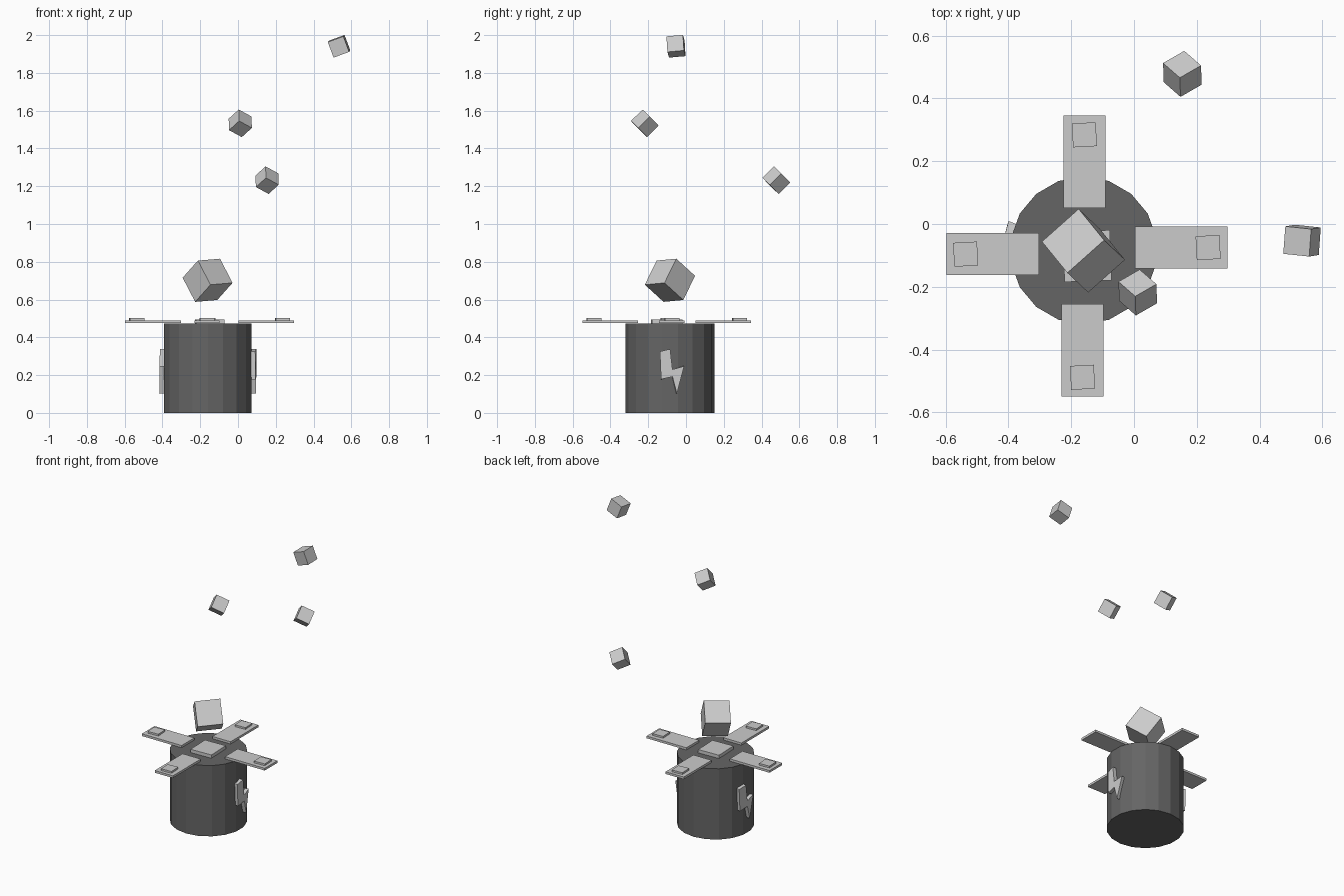
import bpy, bmesh, math
from mathutils import Vector, Matrix

if "Cube" in bpy.data.objects:
    bpy.data.objects.remove(bpy.data.objects["Cube"])

CX, CY = -0.16, -0.084   # axis of the canister


def finish(bm, name):
    bmesh.ops.recalc_face_normals(bm, faces=bm.faces)
    me = bpy.data.meshes.new(name)
    bm.to_mesh(me)
    bm.free()
    ob = bpy.data.objects.new(name, me)
    bpy.context.collection.objects.link(ob)
    return ob


def block(name, center, axes):
    """Box with three full edge vectors."""
    bm = bmesh.new()
    m = Matrix(axes).transposed().to_4x4()
    m.translation = Vector(center)
    bmesh.ops.create_cube(bm, size=1, matrix=m)
    return finish(bm, name)


def slab(name, x, y, z0, z1, sx, sy, deg=0):
    r = Matrix.Rotation(math.radians(deg), 3, 'Z')
    return block(name, (x, y, (z0 + z1) / 2),
                 [r @ Vector((sx, 0, 0)), r @ Vector((0, sy, 0)), (0, 0, z1 - z0)])


def tumbled_cube(name, center, size, e1, e2):
    """Cube turned so two of its edges follow e1 and e2."""
    a = Vector(e1).normalized()
    c = a.cross(Vector(e2)).normalized()
    b = c.cross(a)
    return block(name, center, [a * size, b * size, c * size])


# dark canister body
bm = bmesh.new()
bmesh.ops.create_cone(bm, cap_ends=True, segments=18, radius1=0.235, radius2=0.235, depth=0.473,
                      matrix=Matrix.Translation((CX, CY, 0.2365)))
canister = finish(bm, "canister")
dark = bpy.data.materials.new("dark_grey")
dark.diffuse_color = (0.13, 0.13, 0.13, 1)
dark.use_nodes = True
dark.node_tree.nodes["Principled BSDF"].inputs["Base Color"].default_value = dark.diffuse_color
canister.data.materials.append(dark)

# four open lid flaps, each with a small raised pad
for name, x, y, dx, dy in (("left", -0.45, -0.096, 1, 0), ("right", 0.15, -0.075, 1, 0),
                           ("back", -0.158, 0.198, 0, 1), ("front", -0.164, -0.402, 0, 1)):
    slab("flap_" + name, x, y, 0.475, 0.49, 0.294 if dx else 0.134, 0.294 if dy else 0.134)
    ux, uy = (math.copysign(0.086, x - CX) * dx, math.copysign(0.086, y - CY) * dy)
    slab("pad_" + name, x + ux, y + uy, 0.49, 0.502, 0.076, 0.076, 3)

# raised plate in the middle of the lid
slab("center_plate", -0.149, -0.102, 0.468, 0.495, 0.15, 0.16, 2)

# lightning-shaped badges wrapped around both sides
bolt = [(-0.053, 0.325), (0.0, 0.338), (0.012, 0.23), (0.073, 0.247),
        (0.035, 0.103), (0.012, 0.192), (-0.047, 0.178)]
for side, shift, name in ((1, 0.0, "right"), (-1, -0.04, "left")):
    bm = bmesh.new()
    rings = []
    for r in (0.222, 0.257):
        rings.append([])
        for u, z in bolt:
            a = (u + shift) / 0.25
            rings[-1].append(bm.verts.new((CX + side * r * math.cos(a), CY + side * r * math.sin(a), z)))
    for ring in rings:
        bm.faces.new(ring)
    n = len(bolt)
    for i in range(n):
        j = (i + 1) % n
        bm.faces.new((rings[0][i], rings[0][j], rings[1][j], rings[1][i]))
    finish(bm, "bolt_badge_" + name)

# large cube hovering above the lid
tumbled_cube("large_cube", (-0.161, -0.085, 0.702), 0.157, (0.118, 0.105, 0.01), (0.083, -0.096, 0.09))

# small cubes thrown upward
tilt = (0.066, 0.038, -0.036), (0.052, -0.042, 0.044)
tumbled_cube("small_cube_low", (0.154, 0.478, 1.232), 0.086, *tilt)
tumbled_cube("small_cube_mid", (0.012, -0.218, 1.533), 0.086, *tilt)
tumbled_cube("small_cube_high", (0.535, -0.053, 1.941), 0.088, (0.085, -0.009, 0.031), (0.034, 0.005, -0.085))
